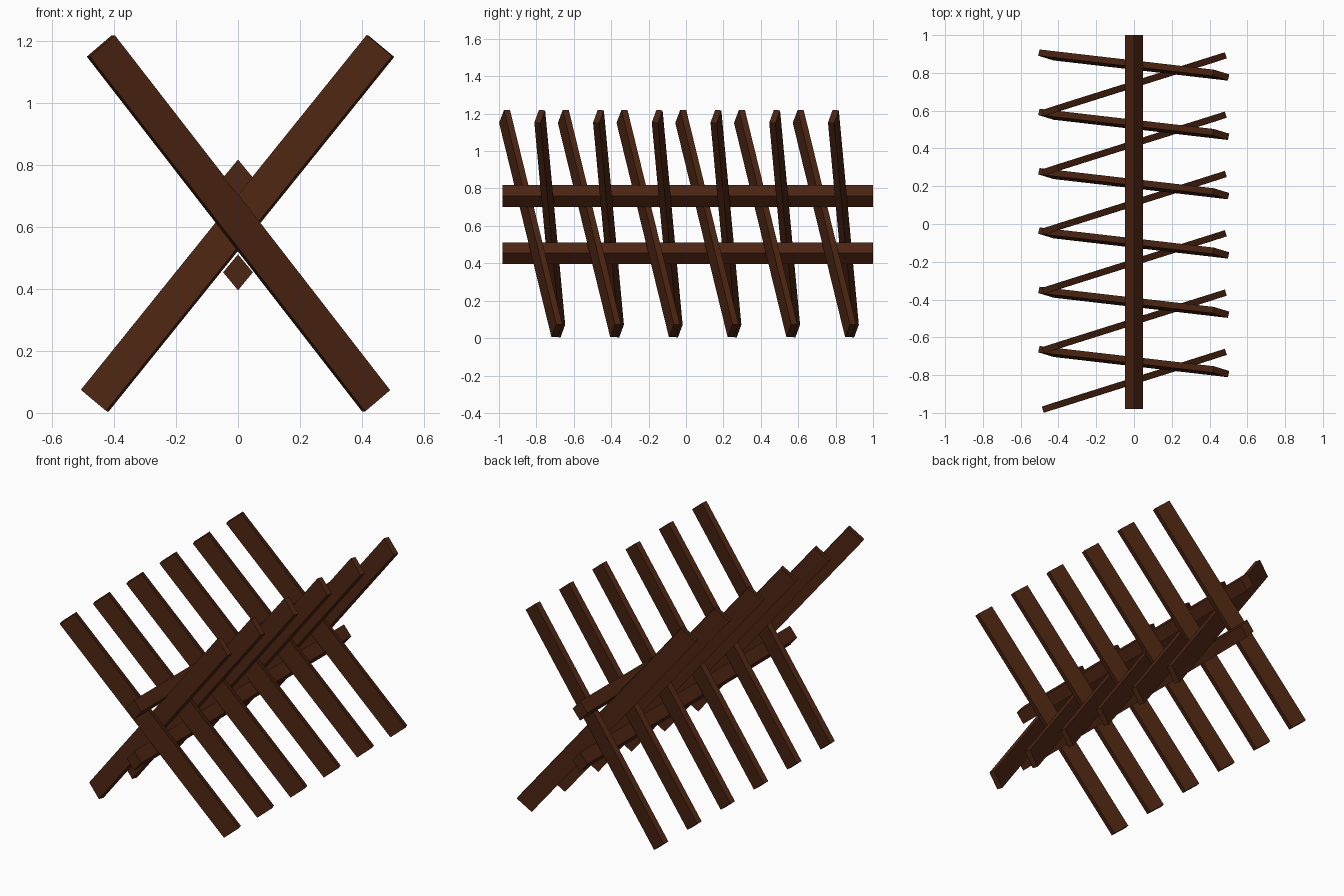
import bpy
from mathutils import Vector

if "Cube" in bpy.data.objects:
    bpy.data.objects.remove(bpy.data.objects["Cube"])

wood = bpy.data.materials.new("dark brown wood")
wood.diffuse_color = (0.072, 0.018, 0.006, 1)
wood.use_nodes = True
wood.node_tree.nodes["Principled BSDF"].inputs["Base Color"].default_value = wood.diffuse_color


def beam(name, start, end, half_a, half_b):
    """Four-sided beam from start to end; half_a/half_b span its section."""
    sides = [(-1, -1), (1, -1), (1, 1), (-1, 1)]
    verts = [p + half_a * a + half_b * b for p in (start, end) for a, b in sides]
    faces = [(3, 2, 1, 0), (4, 5, 6, 7)]
    faces += [(i, (i + 1) % 4, (i + 1) % 4 + 4, i + 4) for i in range(4)]
    mesh = bpy.data.meshes.new(name)
    mesh.from_pydata(verts, [], faces)
    import bmesh
    bm = bmesh.new()
    bm.from_mesh(mesh)
    bmesh.ops.recalc_face_normals(bm, faces=bm.faces)
    bm.to_mesh(mesh)
    bm.free()
    mesh.materials.append(wood)
    ob = bpy.data.objects.new(name, mesh)
    bpy.context.collection.objects.link(ob)


def plank(name, bottom, top, across, width=0.109, thick=0.034):
    """Flat plank; 'across' is the rough direction of its wide side."""
    b, t, w = Vector(bottom), Vector(top), Vector(across)
    d = (t - b).normalized()
    w = (w - d * w.dot(d)).normalized()
    beam(name, b, t, w * width / 2, d.cross(w) * thick / 2)


# Crossed, slightly twisted planks repeated along the length
for i in range(6):
    off = 0.314 * i
    plank(f"left_leaning_plank_{i + 1}", (0.446, -0.69 + off, 0.039),
          (-0.443, -0.97 + off, 1.185), (0.083, 0.027, 0.07))
    plank(f"right_leaning_plank_{i + 1}", (-0.463, -0.675 + off, 0.039),
          (0.46, -0.782 + off, 1.185), (0.081, -0.025, -0.07))

# Diamond-section rails above and below the crossing
for name, z in (("upper_rail", 0.76), ("lower_rail", 0.454)):
    beam(name, Vector((0, -0.98, z)), Vector((0, 1.0, z)),
         Vector((0.024, 0, 0.029)), Vector((-0.024, 0, 0.029)))
